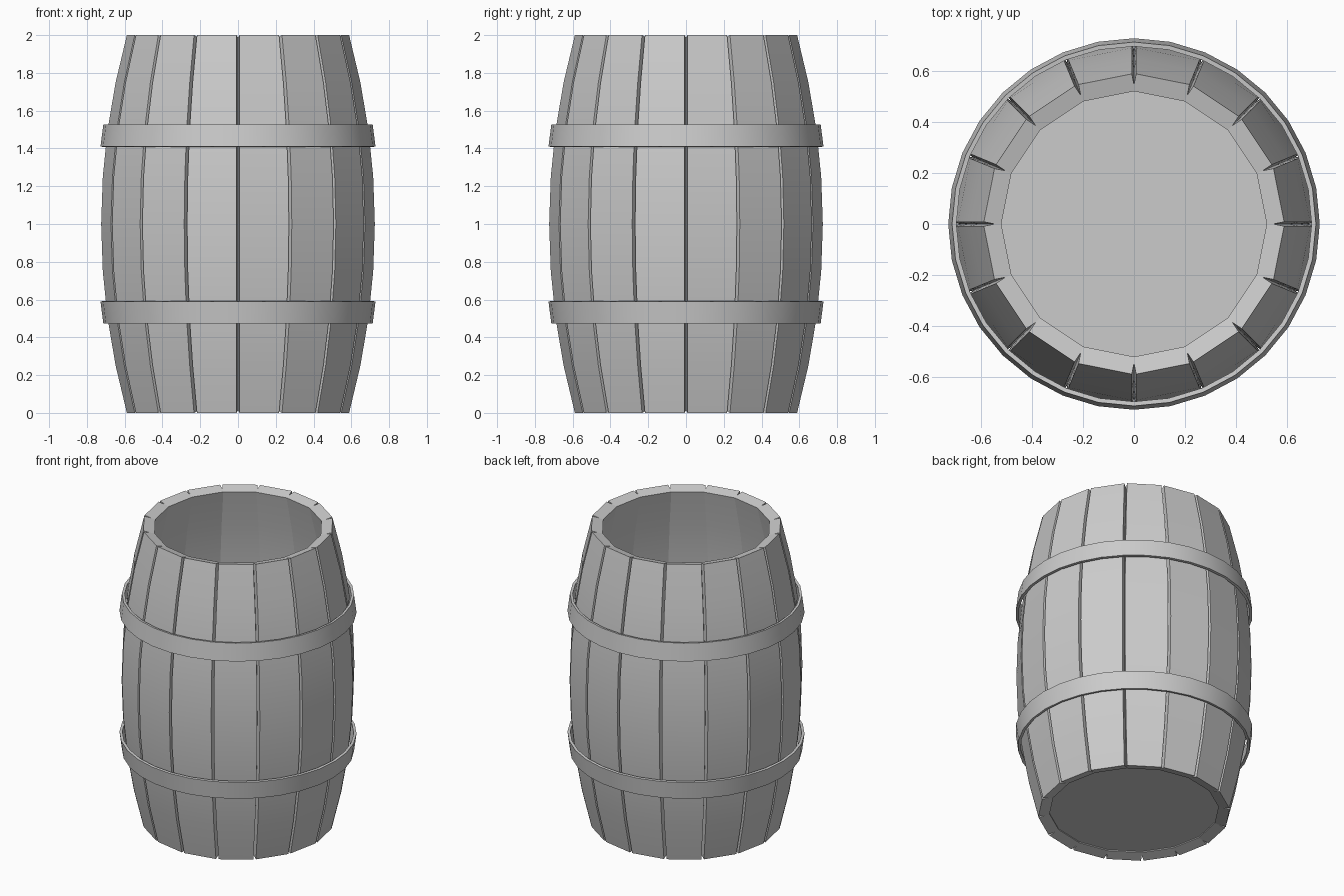
import bpy, bmesh, math
from mathutils import Matrix, Vector

if "Cube" in bpy.data.objects:
    bpy.data.objects.remove(bpy.data.objects["Cube"])

STAVES = 16
STEP = 2 * math.pi / STAVES
SEGS = 8
THICK = 0.071
GAP = 0.0085


def add_object(name, bm, smooth=True):
    bmesh.ops.recalc_face_normals(bm, faces=bm.faces[:])
    mesh = bpy.data.meshes.new(name)
    bm.to_mesh(mesh)
    bm.free()
    ob = bpy.data.objects.new(name, mesh)
    bpy.context.collection.objects.link(ob)
    if smooth:
        bpy.ops.object.select_all(action='DESELECT')
        ob.select_set(True)
        bpy.context.view_layer.objects.active = ob
        bpy.ops.object.shade_smooth_by_angle(angle=math.radians(30))
    return ob


def radius(z):
    return 0.726 - 0.136 * (z - 1) ** 2


def loft(bm, rings, closed=False):
    """Skin matching rings of points; cap the ends or join them."""
    vs = [[bm.verts.new(p) for p in r] for r in rings]
    n = len(vs[0])
    pairs = list(zip(vs, vs[1:])) + ([(vs[-1], vs[0])] if closed else [])
    for a, b in pairs:
        for k in range(n):
            m = (k + 1) % n
            bm.faces.new((a[k], a[m], b[m], b[k]))
    if not closed:
        bm.faces.new(vs[0])
        bm.faces.new(vs[-1])


# Staves: flat-fronted bowed planks, thickened along their own normals
for i in range(STAVES):
    rings = []
    for s in range(SEGS + 1):
        z = 2 * s / SEGS
        d = radius(z) * math.cos(STEP / 2)
        w = radius(z) * math.sin(STEP / 2) - GAP
        n = Vector((1, 0.272 * (z - 1))).normalized() * THICK
        rings.append([(d, -w, z), (d, w, z),
                      (d - n.x, w, z - n.y), (d - n.x, -w, z - n.y)])
    bm = bmesh.new()
    loft(bm, rings)
    bm.transform(Matrix.Rotation((i + 0.5) * STEP, 4, 'Z'))
    add_object(f"stave_{i + 1:02d}", bm)


# Hoops: tapered bands, the upper one mirrored for the lower
def hoop(name, flip):
    profile = [(0.728, 1.41), (0.713, 1.527), (0.696, 1.525), (0.711, 1.408)]
    rings = []
    for k in range(32):
        a = 2 * math.pi * k / 32
        rings.append([(r * math.cos(a), r * math.sin(a), 2 - z if flip else z)
                      for r, z in profile])
    bm = bmesh.new()
    loft(bm, rings, closed=True)
    add_object(name, bm)


hoop("upper_hoop", False)
hoop("lower_hoop", True)

# Bottom board, slightly recessed
bm = bmesh.new()
bmesh.ops.create_cone(bm, cap_ends=True, segments=32, radius1=0.54, radius2=0.54,
                      depth=0.03, matrix=Matrix.Translation((0, 0, 0.042)))
add_object("bottom_board", bm)
